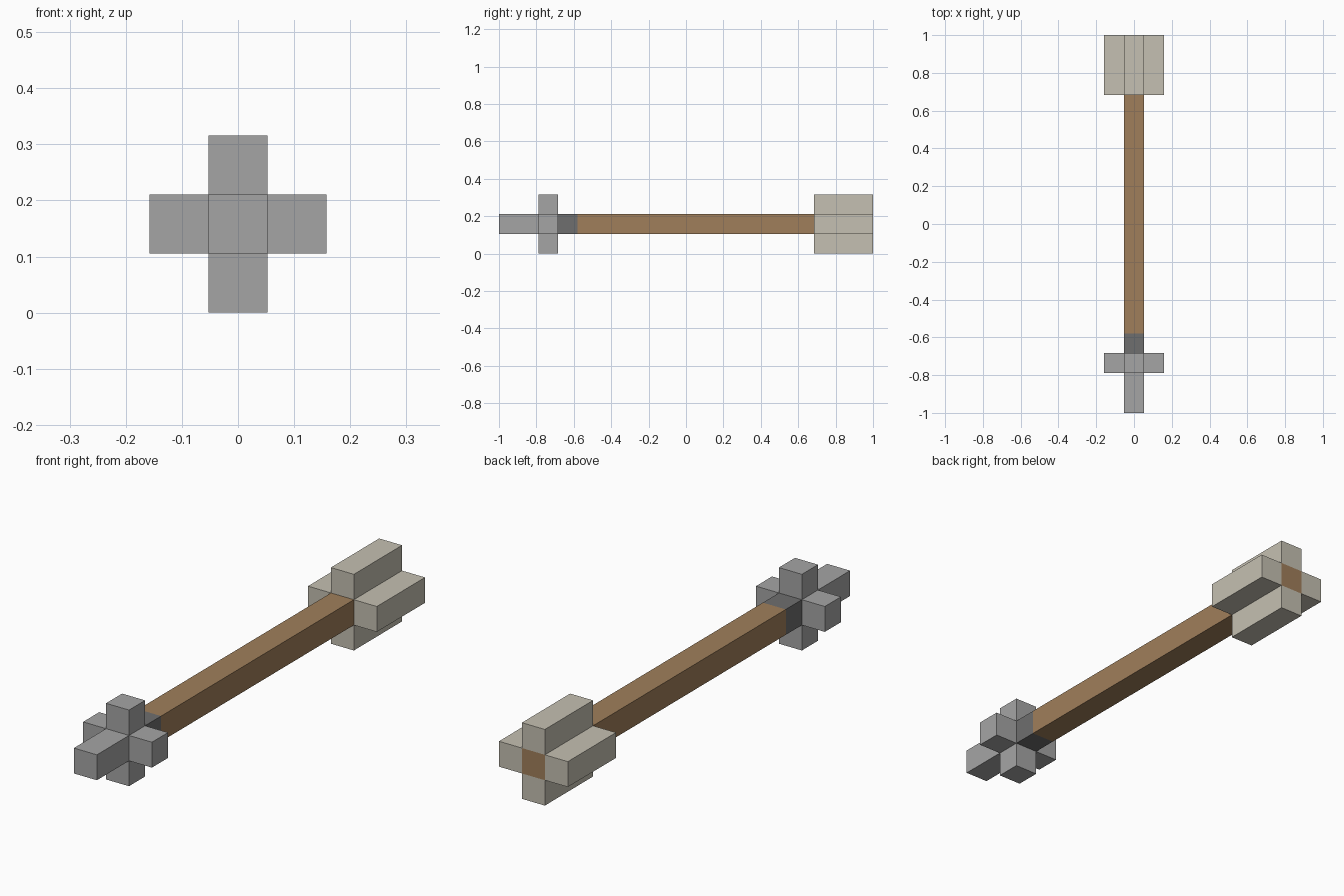
import bpy
import bmesh
from mathutils import Matrix

cube = bpy.data.objects.get("Cube")
if cube:
    bpy.data.objects.remove(cube, do_unlink=True)

U = 2 / 19          # one block: the arrow is 19 long and 3 wide
MID = 1.5 * U       # height of the shaft axis


def linear(c):
    c /= 255
    return c / 12.92 if c <= 0.04045 else ((c + 0.055) / 1.055) ** 2.4


def material(name, *rgb):
    mat = bpy.data.materials.new(name)
    mat.use_nodes = True
    colour = (*[linear(c) for c in rgb], 1)
    mat.diffuse_color = colour
    mat.node_tree.nodes["Principled BSDF"].inputs["Base Color"].default_value = colour
    return mat


def block(name, mat, x, z, y0, y1):
    """Box one block wide and high, at block offset (x, z) from the axis."""
    bm = bmesh.new()
    bmesh.ops.create_cube(bm, size=1, matrix=Matrix.Diagonal((U, (y1 - y0) * U, U, 1)))
    mesh = bpy.data.meshes.new(name)
    bm.to_mesh(mesh)
    bm.free()
    mesh.materials.append(mat)
    obj = bpy.data.objects.new(name, mesh)
    obj.location = (x * U, (y0 + y1) / 2 * U - 1, MID + z * U)
    bpy.context.collection.objects.link(obj)


stone = material("stone grey", 165, 165, 165)
dark = material("dark grey", 110, 110, 110)
wood = material("wood brown", 160, 127, 91)
feather = material("feather cream", 197, 192, 178)

# Along the axis, from the point to the tail
block("arrowhead_core", stone, 0, 0, 0, 3)
block("collar", dark, 0, 0, 3, 4)
block("shaft", wood, 0, 0, 4, 19)

# Four head prongs and four tail feathers around the axis
SIDES = {"left": (1, 0), "right": (-1, 0), "top": (0, 1), "bottom": (0, -1)}
for side, (x, z) in SIDES.items():
    block(f"arrowhead_prong_{side}", stone, x, z, 2, 3)
    block(f"feather_{side}", feather, x, z, 16, 19)
